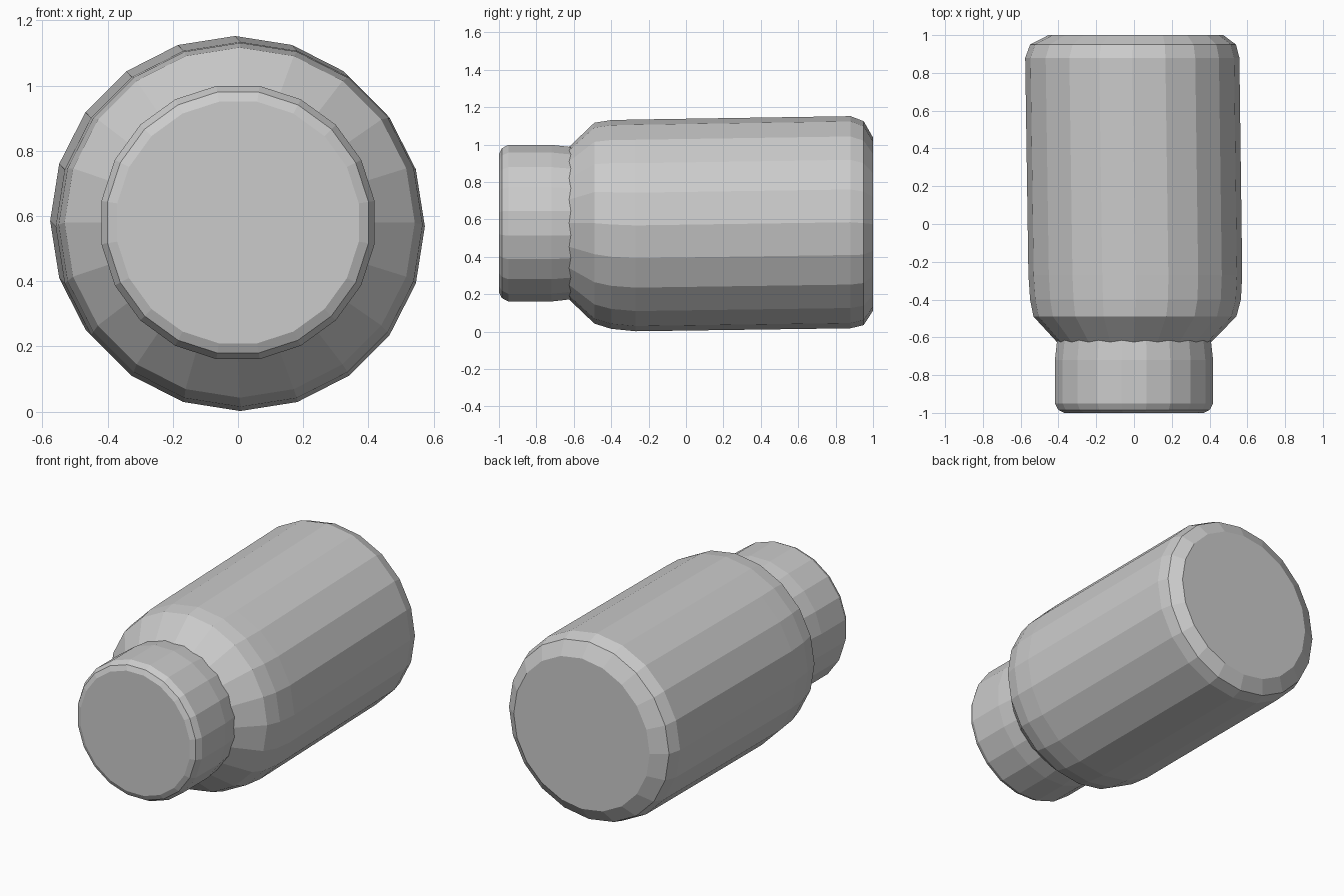
import bpy, bmesh
from math import sin, cos, pi

if "Cube" in bpy.data.objects:
    bpy.data.objects.remove(bpy.data.objects["Cube"])

SIDES = 20


def lathe(name, rings, phase, cap_first=False, cap_last=False):
    """Loft flat-shaded rings along y; each ring is (y, radius, centre x, centre z)."""
    bm = bmesh.new()
    loops = []
    for y, r, cx, cz in rings:
        angles = [2 * pi * (i + phase) / SIDES for i in range(SIDES)]
        loops.append([bm.verts.new((cx + r * sin(a), y, cz + r * cos(a))) for a in angles])
    for a, b in zip(loops, loops[1:]):
        for i in range(SIDES):
            j = (i + 1) % SIDES
            bm.faces.new((a[i], a[j], b[j], b[i]))
    if cap_first:
        bm.faces.new(loops[0])
    if cap_last:
        bm.faces.new(loops[-1])
    bmesh.ops.recalc_face_normals(bm, faces=bm.faces)
    mesh = bpy.data.meshes.new(name)
    bm.to_mesh(mesh)
    bm.free()
    obj = bpy.data.objects.new(name, mesh)
    bpy.context.collection.objects.link(obj)
    return obj


# Jar body: sloped shoulder, slightly leaning side wall, chamfered base
lathe("jar_body", [
    (-0.625, 0.408, 0.00, 0.58),
    (-0.49, 0.537, 0.005, 0.58),
    (-0.40, 0.558, 0.008, 0.573),
    (-0.27, 0.566, 0.007, 0.568),
    (0.88, 0.567, -0.009, 0.585),
    (0.95, 0.545, -0.005, 0.58),
    (1.00, 0.463, 0.01, 0.575),
], 0.0, cap_last=True)

# Lid: short drum with rounded front rim
lathe("lid", [
    (-1.00, 0.375, 0.0, 0.58),
    (-0.985, 0.405, 0.0, 0.58),
    (-0.95, 0.424, 0.0, 0.58),
    (-0.72, 0.424, 0.0, 0.58),
    (-0.615, 0.412, 0.0, 0.58),
], 0.5, cap_first=True)
